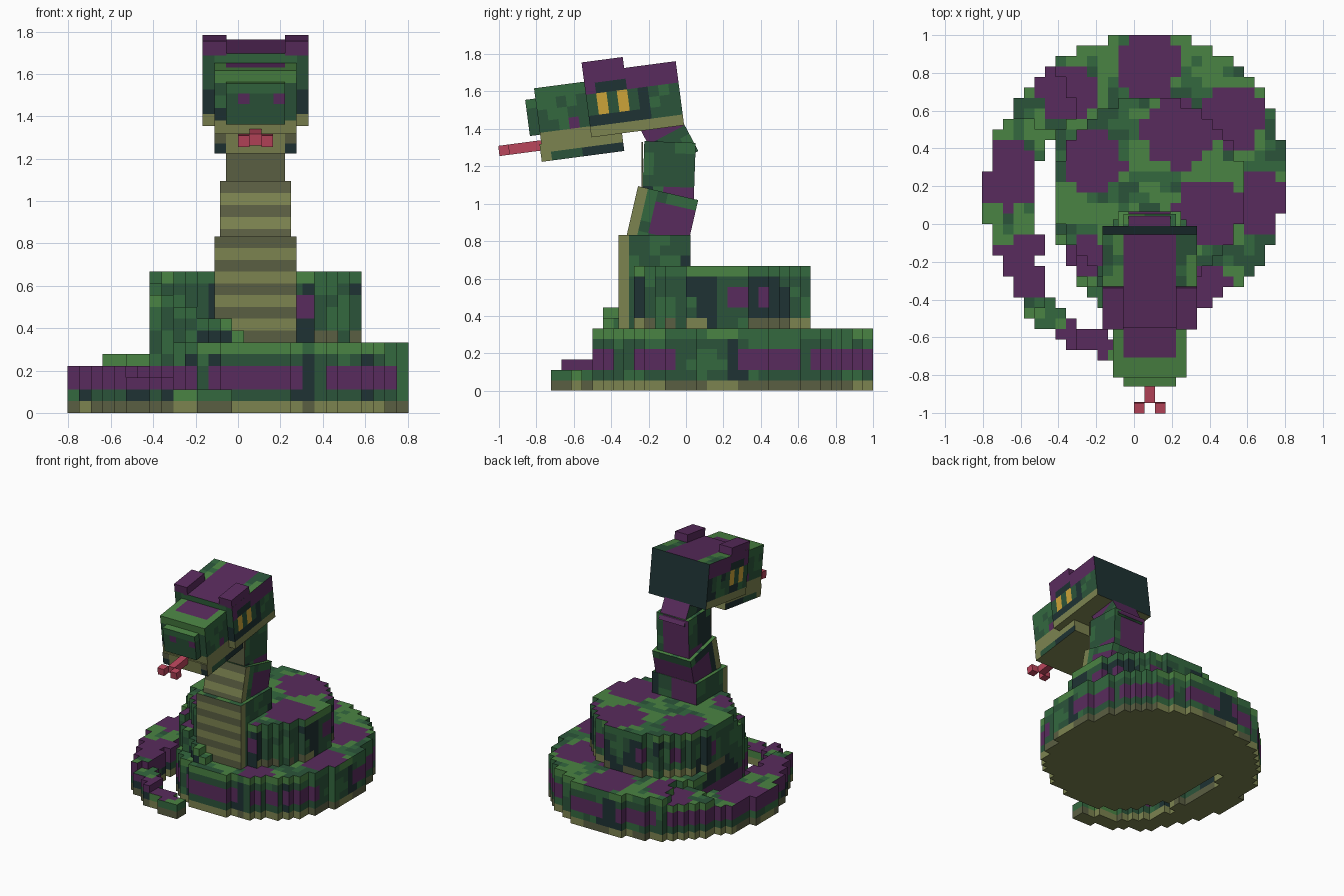
import bpy, bmesh, math
from mathutils import Vector, Matrix, noise

if "Cube" in bpy.data.objects:
    bpy.data.objects.remove(bpy.data.objects["Cube"])

V = 1 / 18          # cube size
CX = 0.083          # centre line of neck and head

# ---- materials ----
PALETTE = [
    ("dark_green", (43, 84, 58)), ("mid_green", (51, 104, 63)),
    ("light_green", (74, 131, 67)), ("deep_teal", (30, 50, 51)),
    ("purple", (89, 43, 93)), ("belly_tan", (124, 131, 80)),
    ("belly_shade", (90, 94, 66)), ("eye_yellow", (204, 163, 56)),
    ("tongue_red", (186, 70, 92)),
]
DARK, MID, LIGHT, TEAL, PURPLE, TAN, SHADE, YELLOW, RED = range(9)
MATS = []
for name, rgb in PALETTE:
    m = bpy.data.materials.new(name)
    lin = [((c / 255 + 0.055) / 1.055) ** 2.4 for c in rgb]
    m.diffuse_color = (*lin, 1)
    m.use_nodes = True
    m.node_tree.nodes["Principled BSDF"].inputs["Base Color"].default_value = m.diffuse_color
    MATS.append(m)


def make_object(name, bm, matrix=None):
    bmesh.ops.remove_doubles(bm, verts=bm.verts, dist=1e-5)
    mesh = bpy.data.meshes.new(name)
    bm.to_mesh(mesh)
    bm.free()
    for m in MATS:
        mesh.materials.append(m)
    ob = bpy.data.objects.new(name, mesh)
    bpy.context.collection.objects.link(ob)
    if matrix:
        ob.matrix_world = matrix
    return ob


def quad(bm, centre, size, axis, sign, mat):
    """One outward-facing square on a cube side."""
    u, w = (axis + 1) % 3, (axis + 2) % 3
    vs = []
    for su, sw in ((-1, -1), (1, -1), (1, 1), (-1, 1))[::sign]:
        p = Vector(centre)
        p[u] += su * size[u] / 2
        p[w] += sw * size[w] / 2
        vs.append(bm.verts.new(p))
    bm.faces.new(vs).material_index = mat


def tiled_box(name, lo, hi, paint, origin=(0, 0, 0), tilt=0):
    """Box with sides tiled in cube-sized squares, coloured by paint(point, normal)."""
    n = [max(1, round((h - l) / V)) for l, h in zip(lo, hi)]
    s = [(h - l) / k for l, h, k in zip(lo, hi, n)]
    bm = bmesh.new()
    for axis in range(3):
        u, w = (axis + 1) % 3, (axis + 2) % 3
        for sign in (-1, 1):
            for i in range(n[u]):
                for j in range(n[w]):
                    c = Vector((0, 0, 0))
                    c[axis] = hi[axis] if sign > 0 else lo[axis]
                    c[u] = lo[u] + (i + 0.5) * s[u]
                    c[w] = lo[w] + (j + 0.5) * s[w]
                    nor = Vector((0, 0, 0))
                    nor[axis] = sign
                    quad(bm, c, s, axis, sign, paint(c, nor))
    mat = Matrix.Translation(origin) @ Matrix.Rotation(math.radians(tilt), 4, 'X')
    return make_object(name, bm, mat)


# ---- camouflage rules ----
def top_camo(p):
    v = noise.noise(Vector(p) * 9.3 + Vector((3.1, 7.7, 1.3)))
    return LIGHT if v > -0.04 else MID if v > -0.28 else DARK


def side_camo(p):
    if noise.noise(Vector((p[0] * 5, p[1] * 5, p[2] * 1.5 + 9.4))) > 0.17:
        return TEAL
    return MID if noise.noise(Vector(p) * 10.7) > 0.12 else DARK


# ---- coiled body ----
BODY = [(0, .80), (35, .84), (60, .84), (90, .80), (115, .775), (148, .765), (148.1, .48),
        (180, .42), (210, .46), (240, .58), (270, .70), (300, .73), (315, .75), (330, .79),
        (360, .80)]
TAIL_IN = [(148, .49), (180, .53), (210, .56), (225, .70), (240, .77), (268, .80)]
TAIL_OUT = [(148, .765), (180, .79), (210, .81), (225, .86), (240, .90), (268, .92)]
SPOTS = [(-.37, .70, .16), (.08, .84, .17), (.53, .58, .17), (.23, .48, .18),
         (-.22, .33, .17), (-.65, .25, .18), (.39, .06, .18), (.70, .11, .16),
         (-.58, -.22, .17), (-.25, -.59, .16), (.40, -.33, .12), (-.25, -.16, .11)]
STRIPE_GAPS = [(0, 5), (30, 34), (60, 66), (88, 95), (118, 123), (253, 257),
               (294, 303), (309, 312), (317, 321), (340, 360)]
UPPER_PATCHES = [(6, 20), (27, 34), (60, 70), (100, 112), (130, 140), (165, 175), (293, 303)]


def lookup(table, a):
    for (a0, r0), (a1, r1) in zip(table, table[1:]):
        if a0 <= a <= a1:
            return r0 + (r1 - r0) * (a - a0) / (a1 - a0)
    return 0


def angle(x, y):
    return math.degrees(math.atan2(y, x)) % 360


def within(ranges, a):
    return any(lo <= a <= hi for lo, hi in ranges)


def column_height(x, y):
    a = angle(x, y - .2)
    r = math.hypot(x, y - .2)
    if math.hypot(x - CX, y - .165) < .5:       # upper coil
        return 12
    edge = lookup(BODY, a)
    if r < edge:
        if 180 <= a < 273 and (a < 240 or r < edge - .05):   # ramp to upper coil
            return 12 - int((a - 180) / 17)
        return 5 if 125 < a < 149 and r > .5 else 6
    if lookup(TAIL_IN, a) < r < lookup(TAIL_OUT, a):
        return 4 if a < 232 else 3 if a < 250 else 2
    return 0


def body_paint(p, axis, sign, k, h):
    if axis == 2:
        if sign < 0:
            return TAN
        wob = 0.03 * noise.noise(Vector(p) * 9)
        if any(math.hypot(p[0] - x, p[1] - y) < r + wob for x, y, r in SPOTS):
            return PURPLE
        return top_camo(p)
    band = noise.noise(Vector((p[0] * 6.5, p[1] * 6.5, 2.6)))
    if k == 0:
        return SHADE if band > 0.1 else TAN
    if k in (2, 3):
        if not within(STRIPE_GAPS, angle(p[0], p[1] - .2)):
            return PURPLE
    elif k == h - 1:
        return LIGHT if band < (0.1 if h < 12 else -.1) else MID
    elif k == 6 and h == 12 and abs(band) < 0.25:
        return SHADE if band > 0 else TAN
    elif k in (8, 9) and h == 12 and within(UPPER_PATCHES, angle(p[0] - CX, p[1] - .165)):
        return PURPLE
    return side_camo(p)


heights = {}
for i in range(29):
    for j in range(31):
        h = column_height((i - 14) * V, 1 - (j + .5) * V)
        if h:
            heights[i, j] = h

bm = bmesh.new()
cube = (V, V, V)
for (i, j), h in heights.items():
    x, y = (i - 14) * V, 1 - (j + .5) * V
    for c, s, k in (((x, y, 0), -1, 0), ((x, y, h * V), 1, h - 1)):
        quad(bm, c, cube, 2, s, body_paint(c, 2, s, k, h))
    for di, dj, axis, s in ((1, 0, 0, 1), (-1, 0, 0, -1), (0, -1, 1, 1), (0, 1, 1, -1)):
        for k in range(heights.get((i + di, j + dj), 0), h):
            c = (x + di * V / 2, y - dj * V / 2, (k + .5) * V)
            quad(bm, c, cube, axis, s, body_paint(c, axis, s, k, h))
make_object("coiled_body", bm)


# ---- neck: stacked tilted blocks with a striped belly ----
def neck_block(name, half, y0, y1, z0, z1, saddle, origin=(0, 0, 0), tilt=0, belly=True):
    def paint(p, n):
        if n.y < 0:
            return TAN if int((p.z - z0) / V) % 2 else SHADE
        if belly and n.x and p.y < y0 + V:
            return TAN
        if saddle(p, n):
            return PURPLE
        return top_camo(p) if n.z > 0 else side_camo(p + Vector((0, 0, .4)))
    tiled_box(name, (CX - half, y0, z0), (CX + half, y1, z1), paint, origin, tilt)


neck_block("neck_base", .194, -.36, .025, 6 * V, 15 * V,
           lambda p, n: n.y > 0 and p.x < CX and p.z > .66)
neck_block("neck_lower", .167, -.165, .165, -.16, .13,
           lambda p, n: (n.y > 0 and p.z < .07) or (n.x and p.y > -.06 and -.1 < p.z < .07),
           (0, -.125, .93), -13)
neck_block("neck_middle", .139, -.14, .135, -.15, .15,
           lambda p, n: (n.y > 0 and p.x < CX + .06) or (n.x and p.z < -.08 and p.y > -.05),
           (0, -.088, 1.18), -2, belly=False)
tiled_box("neck_belly", (CX - .139, -.239, 1.03), (CX + .139, -.230, 1.33),
          lambda p, n: SHADE)
neck_block("neck_upper", .111, -.11, .11, -.13, .13,
           lambda p, n: n.y > 0 or (n.x and p.z > .05),
           (0, -.092, 1.345), 28, belly=False)

# ---- head, built level and tilted nose-down ----
HEAD = (0, -.01, 1.42)


def head_part(name, half, y0, y1, z0, z1, paint, cx=CX):
    tiled_box(name, (cx - half, y0, z0), (cx + half, y1, z1), paint, HEAD, 7.5)


def skull_paint(p, n):
    if n.y > 0:
        return TEAL
    if n.z:
        return TAN if n.z < 0 else PURPLE if abs(p.x - CX) < .14 else top_camo(p)
    if p.z < .0575:
        return TAN
    if n.x:
        cell = round((p.y + .5) / V - .5)
        if .115 < p.z < .23:
            if cell in (1, 3):
                return YELLOW
            if cell in (0, 2, 4):
                return DARK
        if p.z > .23:       # purple crown band with dark lids over the eyes
            return TEAL if p.z < .29 and cell in (1, 2, 3) else PURPLE
    elif p.z > .23:
        return MID if abs(p.x - CX) < .2 else DARK
    elif abs(p.x - CX) > .2:
        return TEAL if p.z < .2 else DARK
    return side_camo(p)


def snout_paint(p, n):
    if n.z > 0:
        return PURPLE if abs(p.x - CX) < .14 and p.y > -.67 else LIGHT
    if n.z < 0 or p.z < .06:
        return TAN
    if n.x and p.y > -.61 and p.y < -.55 and .06 < p.z < .12:
        return PURPLE
    if p.z > .24:
        return LIGHT if n.y < 0 else MID
    return side_camo(p)


def nose_paint(p, n):
    if n.y < 0 and .13 < p.z < .19 and round((p.x - CX) / V) in (-1, 2):
        return PURPLE       # nostrils
    return LIGHT if n.z > 0 else MID if p.z > .2 else DARK


def jaw_paint(p, n):
    if n.x and p.z < -.045 and p.y > -.7:
        return DARK if p.y < -.55 else TEAL
    if n.y < 0 and abs(p.x - CX) > .15:
        return TEAL if p.z < -.045 else SHADE
    return TAN


head_part("skull", .25, -.5, 0, 0, .345, skull_paint)
head_part("snout", .194, -.77, -.5, 0, .3, snout_paint)
head_part("nose", .139, -.825, -.77, .05, .245, nose_paint)
head_part("lower_jaw", .194, -.78, -.335, -.095, 0, jaw_paint)
for side, s in (("left", -1), ("right", 1)):
    head_part("brow_" + side, V, -.5, -.278, .335, .404, lambda p, n: PURPLE, CX + s * .194)
    head_part("tongue_tip_" + side, V / 2, -1.0, -.944, -.035, .02, lambda p, n: RED, CX + s * V)
head_part("tongue", V / 2, -.944, -.75, -.035, .02, lambda p, n: RED)
